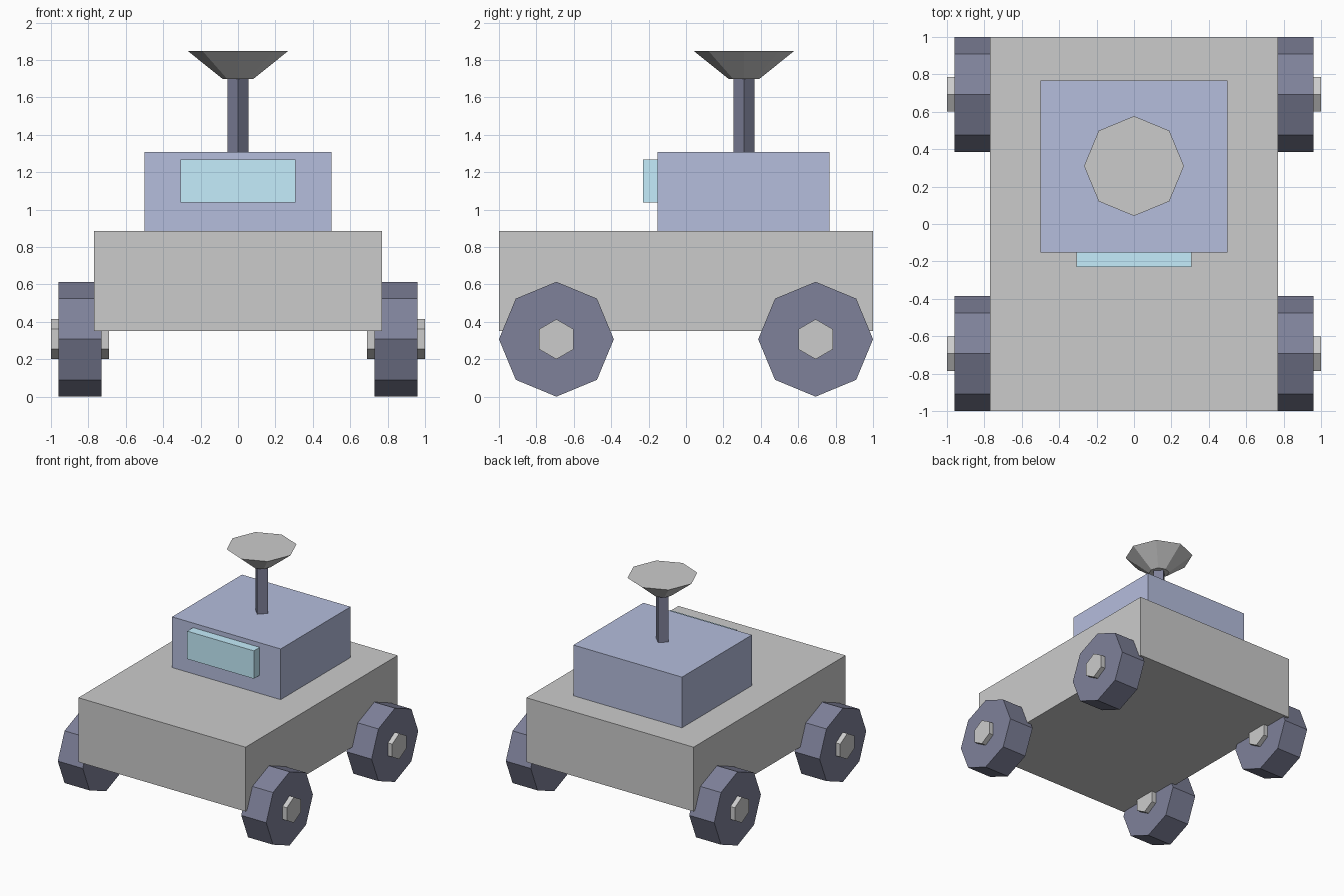
import bpy, bmesh
from math import sin, cos, tau
from mathutils import Vector

if "Cube" in bpy.data.objects:
    bpy.data.objects.remove(bpy.data.objects["Cube"])


def material(name, rgb):
    m = bpy.data.materials.new(name)
    m.diffuse_color = (*rgb, 1)
    m.use_nodes = True
    m.node_tree.nodes["Principled BSDF"].inputs["Base Color"].default_value = m.diffuse_color
    return m


def finish(bm, name, mat):
    bmesh.ops.recalc_face_normals(bm, faces=bm.faces)
    mesh = bpy.data.meshes.new(name)
    bm.to_mesh(mesh)
    bm.free()
    ob = bpy.data.objects.new(name, mesh)
    bpy.context.collection.objects.link(ob)
    if mat:
        mesh.materials.append(mat)
    return ob


def box(name, lo, hi, mat=None):
    lo, hi = Vector(lo), Vector(hi)
    bm = bmesh.new()
    bmesh.ops.create_cube(bm, size=1)
    bmesh.ops.scale(bm, vec=hi - lo, verts=bm.verts)
    bmesh.ops.translate(bm, vec=(lo + hi) / 2, verts=bm.verts)
    return finish(bm, name, mat)


def prism(name, sides, axis, centre, start, end, r1, r2, mat=None):
    """Capped prism along x or z; the first corner points to +z or +y."""
    bm = bmesh.new()
    rings = []
    for t, r in ((start, r1), (end, r2)):
        ring = []
        for i in range(sides):
            u = centre[0] + r * sin(tau * i / sides)
            v = centre[1] + r * cos(tau * i / sides)
            ring.append(bm.verts.new((t, u, v) if axis == 'x' else (u, v, t)))
        rings.append(ring)
        bm.faces.new(ring)
    a, b = rings
    for i in range(sides):
        j = (i + 1) % sides
        bm.faces.new((a[i], a[j], b[j], b[i]))
    return finish(bm, name, mat)


blue = material("cabin_blue", (0.46, 0.51, 0.72))
glass = material("window_blue", (0.56, 0.85, 0.98))
dark = material("tyre_dark", (0.21, 0.22, 0.32))

# Hull, cabin and windscreen
box("chassis", (-0.77, -1, 0.353), (0.77, 1, 0.888))
box("cabin", (-0.5, -0.153, 0.888), (0.5, 0.767, 1.31), blue)
box("windscreen", (-0.307, -0.23, 1.04), (0.307, -0.153, 1.272), glass)

# Antenna: four-sided mast and eight-sided flared dish
prism("antenna_mast", 4, 'z', (0, 0.31), 1.31, 1.70, 0.057, 0.057, dark)
prism("antenna_dish", 8, 'z', (0, 0.31), 1.70, 1.85, 0.08, 0.267)

# Wheels with six-sided hubs poking through
for sx, side in ((-1, "left"), (1, "right")):
    for y, end in ((-0.693, "front"), (0.693, "back")):
        c = (y, 0.31)
        prism(f"{end}_{side}_wheel", 8, 'x', c, sx * 0.73, sx * 0.96, 0.307, 0.307, dark)
        prism(f"{end}_{side}_hub", 6, 'x', c, sx * 0.69, sx * 1.0, 0.107, 0.107)

# Rest the tyres exactly on the ground
for ob in bpy.context.collection.objects:
    ob.location.z = -0.003
